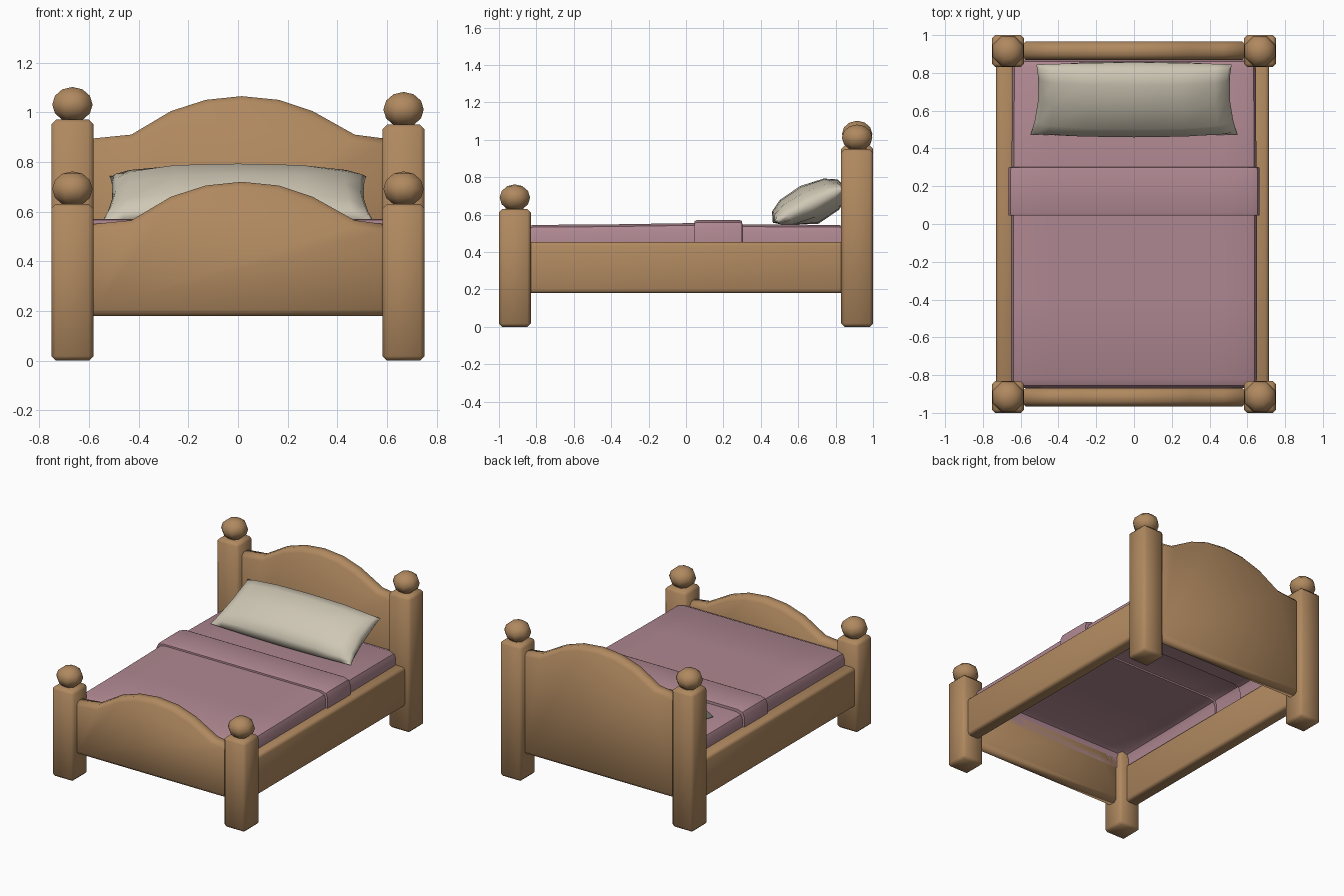
import bpy, bmesh, math
from mathutils import Vector

if "Cube" in bpy.data.objects:
    bpy.data.objects.remove(bpy.data.objects["Cube"])


def material(name, rgb):
    m = bpy.data.materials.new(name)
    m.diffuse_color = (*rgb, 1)
    m.use_nodes = True
    m.node_tree.nodes["Principled BSDF"].inputs["Base Color"].default_value = m.diffuse_color
    return m


WOOD = material("warm wood", (0.434, 0.25, 0.116))
PINK = material("dusty pink", (0.434, 0.246, 0.287))
CREAM = material("cream linen", (0.62, 0.57, 0.46))


def finish(bm, name, mat, angle=60):
    bmesh.ops.recalc_face_normals(bm, faces=bm.faces)
    mesh = bpy.data.meshes.new(name)
    bm.to_mesh(mesh)
    bm.free()
    ob = bpy.data.objects.new(name, mesh)
    bpy.context.collection.objects.link(ob)
    mesh.materials.append(mat)
    bpy.ops.object.select_all(action='DESELECT')
    ob.select_set(True)
    bpy.context.view_layer.objects.active = ob
    bpy.ops.object.shade_smooth_by_angle(angle=math.radians(angle))
    return ob


def box(name, lo, hi, bevel, mat, segments=1):
    bm = bmesh.new()
    bmesh.ops.create_cube(bm, size=1)
    for v in bm.verts:
        v.co = [lo[i] + (v.co[i] + 0.5) * (hi[i] - lo[i]) for i in range(3)]
    bmesh.ops.bevel(bm, geom=bm.edges[:], offset=bevel, segments=segments,
                    profile=0.5, affect='EDGES')
    return finish(bm, name, mat)


def ball(name, x, y, z0, z1):
    bm = bmesh.new()
    bmesh.ops.create_uvsphere(bm, u_segments=8, v_segments=6, radius=1)
    turn = math.radians(22.5)
    for v in bm.verts:
        a, b = v.co.x, v.co.y
        v.co = (x + 0.088 * (a * math.cos(turn) - b * math.sin(turn)),
                y + 0.088 * (a * math.sin(turn) + b * math.cos(turn)),
                (z0 + z1) / 2 + v.co.z * (z1 - z0) / 2)
    finish(bm, name, WOOD, 70)


def board(name, y0, y1, drop):
    """Arched end board: profile in x-z, pushed through y, softened rim."""
    top = [(-0.6, 0.893), (-0.43, 0.91), (-0.27, 1.005), (-0.13, 1.05), (0.015, 1.065),
           (0.165, 1.05), (0.30, 1.005), (0.47, 0.91), (0.6, 0.893)]
    pts = [(x, z - drop) for x, z in top] + [(0.6, 0.18), (-0.6, 0.18)]
    bm = bmesh.new()
    face = bm.faces.new([bm.verts.new((x, y0, z)) for x, z in pts])
    ext = bmesh.ops.extrude_face_region(bm, geom=[face])
    for v in ext["geom"]:
        if isinstance(v, bmesh.types.BMVert):
            v.co.y = y1
    rim = [e for e in bm.edges if abs(e.verts[0].co.y - e.verts[1].co.y) < 1e-5]
    bmesh.ops.bevel(bm, geom=rim, offset=0.026, segments=1, affect='EDGES')
    finish(bm, name, WOOD)


def loft(bm, rows):
    grid = [[bm.verts.new(p) for p in row] for row in rows]
    for a, b in zip(grid, grid[1:]):
        for i in range(len(a) - 1):
            bm.faces.new((a[i], a[i + 1], b[i + 1], b[i]))


# Corner posts with ball finials
for side, s in (("left", -1), ("right", 1)):
    head_top = 0.97 if s < 0 else 0.95
    for part, y, top in (("foot", -0.915, 0.63), ("head", 0.915, head_top)):
        x = s * 0.667
        box(f"{part}_post_{side}", (x - 0.085, y - 0.085, 0), (x + 0.085, y + 0.085, top),
            0.018, WOOD)
        ball(f"{part}_finial_{side}", x, y, top - 0.01, top + 0.132)

# Arched boards and side rails
board("footboard", -0.965, -0.868, 0.345)
board("headboard", 0.868, 0.965, 0)
box("side_rail_left", (-0.73, -0.85, 0.18), (-0.635, 0.85, 0.455), 0.02, WOOD, 2)
box("side_rail_right", (0.62, -0.85, 0.18), (0.715, 0.85, 0.455), 0.02, WOOD, 2)

# Bedding: open shell swept along y, with a raised folded band
stations = [(-0.868, 0.635, 0.43), (-0.868, 0.645, 0.50), (-0.855, 0.648, 0.53), (-0.82, 0.65, 0.545),
            (-0.4, 0.65, 0.548), (0.045, 0.65, 0.555), (0.046, 0.665, 0.566), (0.06, 0.665, 0.571),
            (0.285, 0.665, 0.571), (0.30, 0.663, 0.566), (0.301, 0.648, 0.548), (0.82, 0.645, 0.545),
            (0.86, 0.642, 0.53), (0.872, 0.638, 0.50), (0.872, 0.635, 0.43)]
rows = []
for y, w, h in stations:
    half = [(w, 0.43), (w, max(0.43, h - 0.04)), (w - 0.012, max(0.43, h - 0.012)), (w - 0.05, h), (w - 0.2, h)]
    rows.append([(-x, y, z) for x, z in half] + [(x, y, z) for x, z in reversed(half)])
bm = bmesh.new()
loft(bm, rows)
bmesh.ops.remove_doubles(bm, verts=bm.verts, dist=0.0005)
bedding = finish(bm, "bedding", PINK, 40)
if max(bedding.data.polygons, key=lambda p: p.area).normal.z < 0:
    bedding.data.flip_normals()

# Pillow: two bulged sheets joined at the seam, leaning on the headboard
bm = bmesh.new()
along, out = Vector((0, 0.9, 0.44)), Vector((0, -0.44, 0.9))
us = [-1, -0.97, -0.85, -0.5, 0, 0.5, 0.85, 0.97, 1]
vs = [-1, -0.9, -0.6, 0, 0.6, 0.9, 1]
for sign in (1, -1):
    rows = []
    for v in vs:
        width = 0.532 - 0.015 * v - 0.025 * (1 - v * v)
        row = []
        for u in us:
            bulge = 0.112 * (1 - v ** 2) ** 0.42 * (1 - abs(u) ** 3) ** 0.45
            seam = 0.012 * (1 - u * u) * v
            p = Vector((u * width, 0.475, 0.562)) + along * (0.205 * (v + 1) + seam) \
                + out * (sign * bulge)
            p.z = max(p.z, 0.548)
            row.append(p)
        rows.append(row)
    loft(bm, rows)
bmesh.ops.remove_doubles(bm, verts=bm.verts, dist=0.0005)
finish(bm, "pillow", CREAM, 80)
